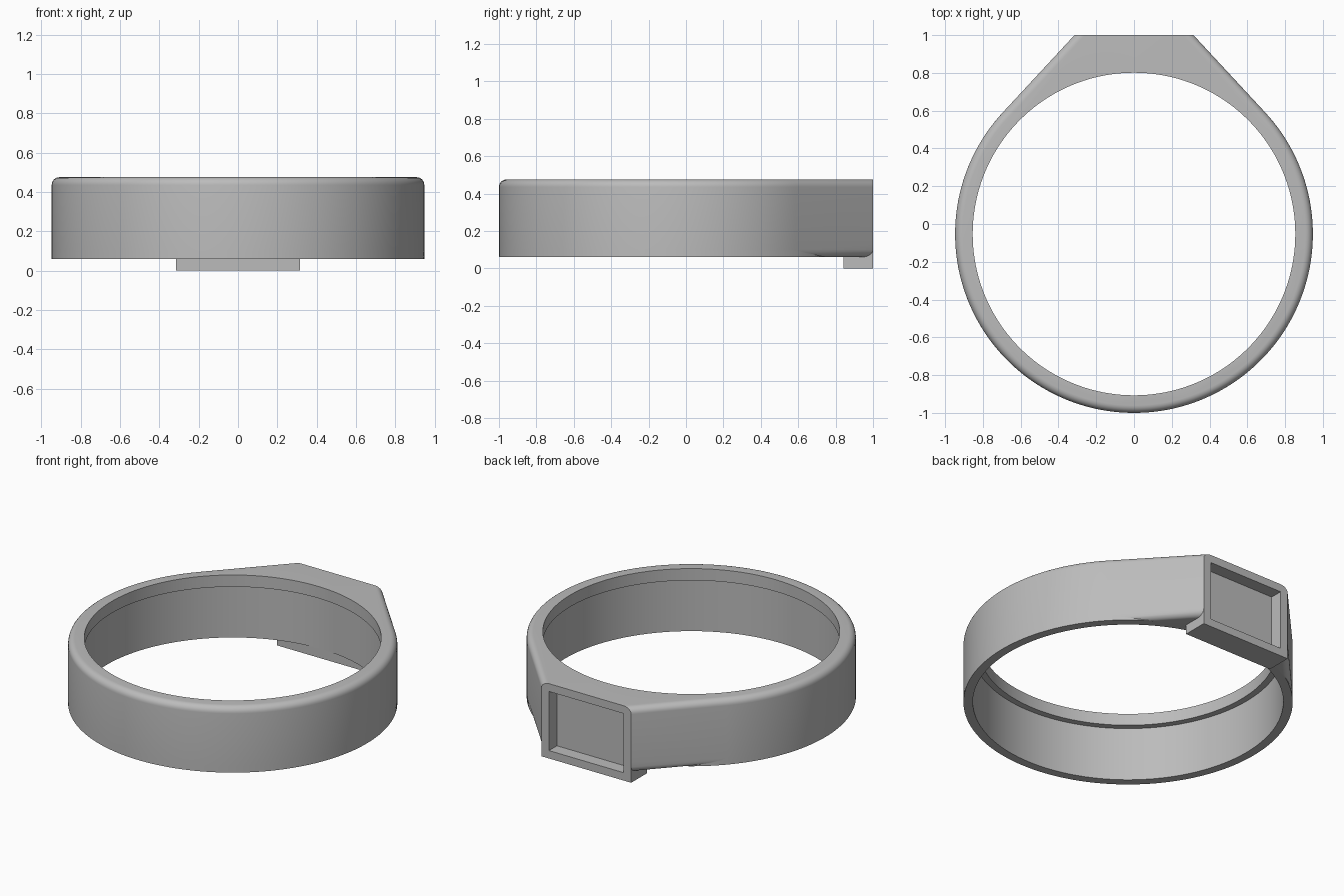
import bpy, bmesh
from math import sin, cos, acos, asin, atan2, hypot, pi, radians
from mathutils import Matrix

if "Cube" in bpy.data.objects:
    bpy.data.objects.remove(bpy.data.objects["Cube"])

CY, R = -0.053, 0.947           # ring centre and outer radius
BACK, HALF = 1.0, 0.315         # flat back face position and half width
BOTTOM, TOP = 0.06, 0.475
FILLET = 0.04
SEGMENTS = 160

grey = bpy.data.materials.new("grey")
grey.use_nodes = True
grey.diffuse_color = (0.5, 0.5, 0.5, 1)
grey.node_tree.nodes["Principled BSDF"].inputs["Base Color"].default_value = grey.diffuse_color

# Angle at which the tapered sides touch the ring
reach = hypot(HALF, BACK - CY)
TANGENT = atan2(BACK - CY, HALF) - acos(R / reach)


def make_object(name, bm):
    bmesh.ops.recalc_face_normals(bm, faces=bm.faces)
    mesh = bpy.data.meshes.new(name)
    bm.to_mesh(mesh)
    bm.free()
    obj = bpy.data.objects.new(name, mesh)
    bpy.context.collection.objects.link(obj)
    mesh.materials.append(grey)
    return obj


def outline(radius, inset):
    """Ring arc that runs into two tapered sides and a flat back."""
    end = TANGENT + acos(min(1, (R - inset) / radius))
    sweep = pi + 2 * end
    pts = [(radius * cos(end - sweep * i / SEGMENTS),
            CY + radius * sin(end - sweep * i / SEGMENTS)) for i in range(SEGMENTS + 1)]
    x = ((R - inset) - (BACK - CY) * sin(TANGENT)) / cos(TANGENT)
    return pts + [(-x, BACK), (x, BACK)]


def band():
    """Stack of outlines: lower fillet on the tapers only, upper fillet all round."""
    steps = [radians(90) * i / 6 for i in range(7)]
    layers = [(BOTTOM + FILLET * (1 - cos(t)), R, FILLET * (1 - sin(t))) for t in steps]
    layers += [(TOP - FILLET * (1 - sin(t)), R - FILLET * (1 - cos(t)),
                FILLET * (1 - cos(t))) for t in steps]
    bm = bmesh.new()
    rings = [[bm.verts.new((x, y, z)) for x, y in outline(r, d)] for z, r, d in layers]
    for low, high in zip(rings, rings[1:]):
        for i in range(len(low)):
            j = (i + 1) % len(low)
            bm.faces.new((low[i], low[j], high[j], high[i]))
    bm.faces.new(rings[0])
    bm.faces.new(rings[-1])
    return make_object("ring_band", bm)


def box(name, x, y0, y1, z0, z1):
    bm = bmesh.new()
    place = Matrix.Translation((0, (y0 + y1) / 2, (z0 + z1) / 2))
    size = Matrix.Diagonal((2 * x, y1 - y0, z1 - z0, 1))
    bmesh.ops.create_cube(bm, size=1, matrix=place @ size)
    return make_object(name, bm)


def bore(name, radius, z0, z1):
    bm = bmesh.new()
    bmesh.ops.create_cone(bm, cap_ends=True, segments=SEGMENTS, radius1=radius, radius2=radius,
                          depth=z1 - z0, matrix=Matrix.Translation((0, CY, (z0 + z1) / 2)))
    return make_object(name, bm)


def combine(target, tool, operation):
    mod = target.modifiers.new(operation.lower(), "BOOLEAN")
    mod.operation, mod.solver, mod.object = operation, "EXACT", tool
    bpy.context.view_layer.objects.active = target
    bpy.ops.object.modifier_apply(modifier=mod.name)
    bpy.data.objects.remove(tool)


ring = band()
# Tab hanging below the flat back
combine(ring, box("tab", HALF, 0.842, BACK, 0, 0.13), "UNION")
# Wide lower bore, narrower opening through the top lip
combine(ring, bore("lower_bore", 0.893, -0.1, 0.4), "DIFFERENCE")
combine(ring, bore("lip_bore", 0.854, 0.3, 0.6), "DIFFERENCE")
# Framed rectangular recess in the back
combine(ring, box("back_recess", 0.262, 0.92, 1.1, 0.05, 0.425), "DIFFERENCE")

bpy.ops.object.select_all(action="DESELECT")
ring.select_set(True)
bpy.context.view_layer.objects.active = ring
bpy.ops.object.shade_smooth_by_angle(angle=radians(25))
